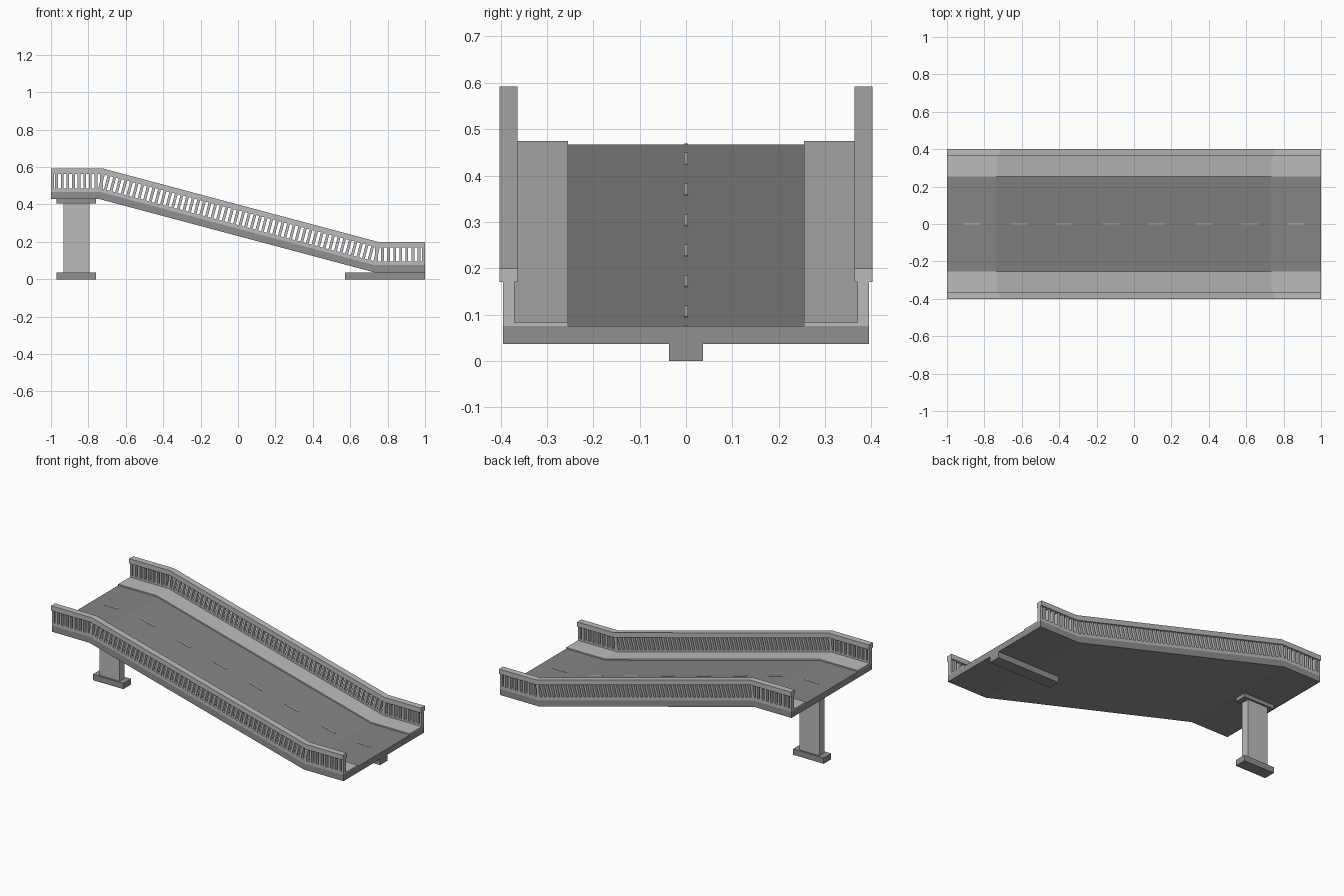
import bpy, bmesh, math
from mathutils import Matrix, Vector

cube = bpy.data.objects.get("Cube")
if cube:
    bpy.data.objects.remove(cube, do_unlink=True)


def material(name, value):
    m = bpy.data.materials.new(name)
    m.use_nodes = True
    colour = (value, value, value, 1)
    m.diffuse_color = colour
    m.node_tree.nodes["Principled BSDF"].inputs["Base Color"].default_value = colour
    return m


concrete = material("light concrete", 0.5)
dark_concrete = material("dark concrete", 0.28)
asphalt = material("asphalt", 0.235)
paint = material("road paint", 0.5)

HIGH, LOW = 0.429, 0.037          # underside of the two level ends
BEND_A, BEND_B = -0.742, 0.728    # where the ramp starts and stops
ANGLE = math.atan2(HIGH - LOW, BEND_B - BEND_A)
MITRE = math.tan(ANGLE / 2)


def path(h):
    """Side line of the bridge at height h above its underside."""
    return [Vector((-1, 0, HIGH + h)), Vector((BEND_A + MITRE * h, 0, HIGH + h)),
            Vector((BEND_B + MITRE * h, 0, LOW + h)), Vector((1, 0, LOW + h))]


def finish(bm, name, *mats):
    bmesh.ops.recalc_face_normals(bm, faces=bm.faces)
    me = bpy.data.meshes.new(name)
    bm.to_mesh(me)
    bm.free()
    for m in mats:
        me.materials.append(m)
    ob = bpy.data.objects.new(name, me)
    bpy.context.collection.objects.link(ob)
    return ob


def strip(name, y0, y1, h0, h1, *mats):
    """Band that follows the bridge from end to end."""
    bm = bmesh.new()
    rings = []
    for lo, hi in zip(path(h0), path(h1)):
        rings.append([bm.verts.new((p.x, y, p.z))
                      for p, y in ((lo, y0), (lo, y1), (hi, y1), (hi, y0))])
    for a, b in zip(rings, rings[1:]):
        for i in range(4):
            j = (i + 1) % 4
            bm.faces.new((a[i], a[j], b[j], b[i]))
    bm.faces.new(rings[0])
    bm.faces.new(rings[-1])
    return finish(bm, name, *mats)


def add_box(bm, centre, size, tilt=0):
    bmesh.ops.create_cube(bm, size=1, matrix=Matrix.Translation(centre)
                          @ Matrix.Rotation(tilt, 4, 'Y') @ Matrix.Diagonal((*size, 1)))


def box(name, x0, x1, half_y, z0, z1, mat):
    bm = bmesh.new()
    add_box(bm, ((x0 + x1) / 2, 0, (z0 + z1) / 2), (x1 - x0, 2 * half_y, z1 - z0))
    return finish(bm, name, mat)


# Deck with asphalt on its upper faces
deck = strip("deck", -0.395, 0.395, 0, 0.038, dark_concrete, asphalt)
for f in deck.data.polygons:
    f.material_index = 1 if f.normal.z > 0.5 else 0

# Pavements, railings and balusters on both sides
WALL, RAIL, TOP = 0.057, 0.133, 0.163
TILTS = (0, ANGLE, 0)
for side, label in ((1, "left"), (-1, "right")):
    strip(label + "_pavement", side * 0.255, side * 0.372, 0.037, 0.046, concrete)
    strip(label + "_rail_base", side * 0.37, side * 0.395, 0.037, WALL, concrete)
    strip(label + "_top_rail", side * 0.363, side * 0.402, RAIL, TOP, concrete)
    bm = bmesh.new()
    mid = path((WALL + RAIL) / 2)
    for a, b, tilt in zip(mid, mid[1:], TILTS):
        count = round((b - a).length / 0.031)
        for i in range(count + 1):
            p = a.lerp(b, i / count)
            # Keep end posts inside the deck length
            p.x = max(-0.9925, min(0.9925, p.x))
            add_box(bm, (p.x, side * 0.3825, p.z), (0.015, 0.025, RAIL - WALL + 0.004), tilt)
    finish(bm, label + "_balusters", concrete)

# Dashed centre line
bm = bmesh.new()
line = path(0.0385)
for i in range(8):
    x = -0.866 + i * 0.2474
    seg = 0 if x < BEND_A else 1 if x < BEND_B else 2
    a, b = line[seg], line[seg + 1]
    p = a.lerp(b, (x - a.x) / (b.x - a.x))
    add_box(bm, p, (0.094, 0.008, 0.003), TILTS[seg])
finish(bm, "centre_line", paint)

# Pier under the high end, footing under the low end
box("pier_foot", -0.97, -0.76, 0.037, 0, 0.036, dark_concrete)
box("pier_column", -0.932, -0.795, 0.026, 0.034, 0.407, concrete)
box("pier_cap", -0.97, -0.76, 0.037, 0.405, 0.43, dark_concrete)
box("low_footing", 0.572, 1.0, 0.037, 0, 0.0375, dark_concrete)
